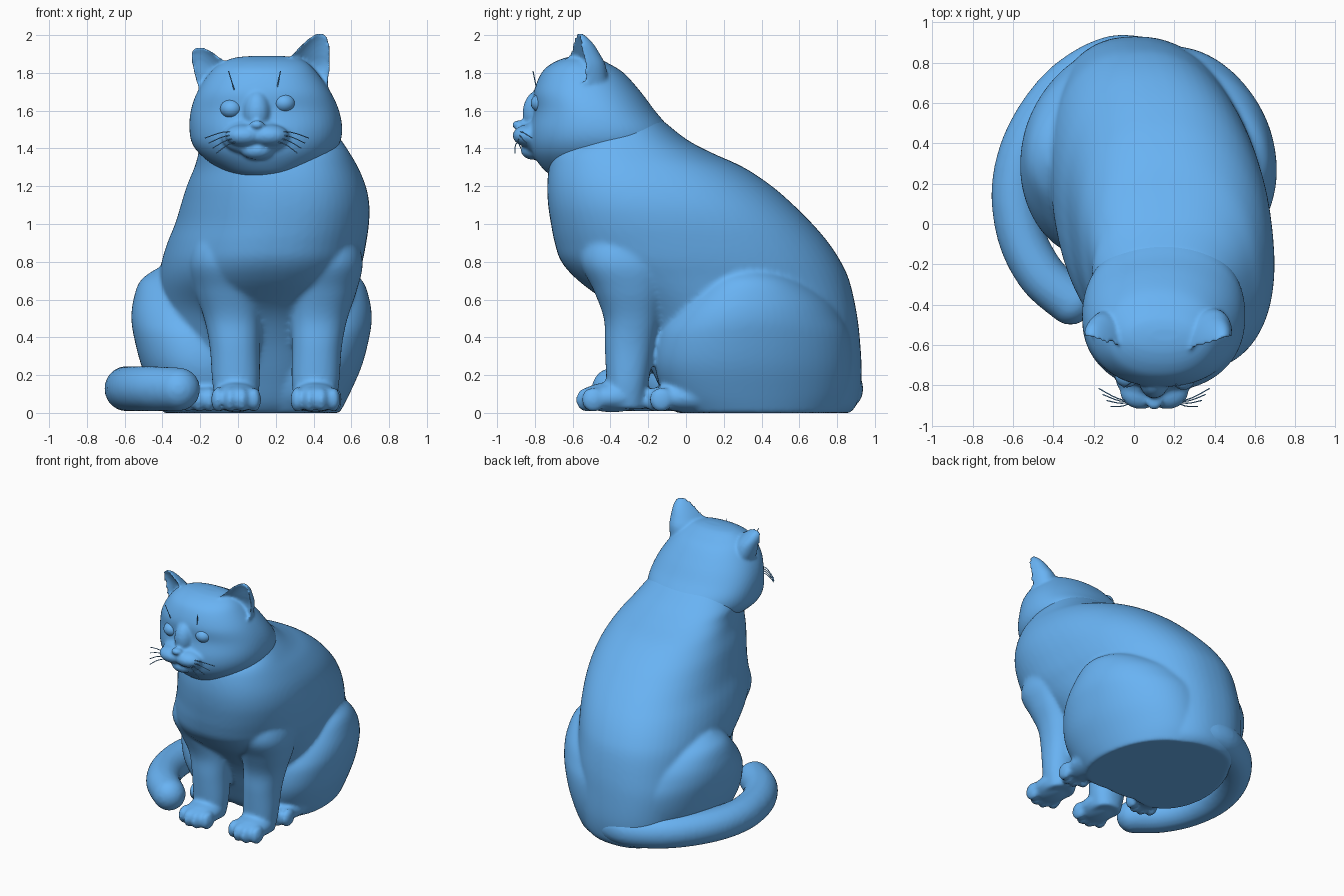
import bpy, bmesh, math
from mathutils import Vector, Matrix

if "Cube" in bpy.data.objects:
    bpy.data.objects.remove(bpy.data.objects["Cube"])

BLUE = bpy.data.materials.new("blue")
BLUE.diffuse_color = (.14, .45, .9, 1)
BLUE.use_nodes = True
BLUE.node_tree.nodes["Principled BSDF"].inputs["Base Color"].default_value = BLUE.diffuse_color


def spline(rows, n=5):
    """Catmull-Rom interpolation through rows of numbers."""
    out = []
    for i in range(len(rows) - 1):
        p = [rows[max(i - 1, 0)], rows[i], rows[i + 1], rows[min(i + 2, len(rows) - 1)]]
        for k in range(n):
            t = k / n
            out.append([0.5 * (2 * b + (c - a) * t + (2 * a - 5 * b + 4 * c - d) * t ** 2
                               + (3 * b - a - 3 * c + d) * t ** 3) for a, b, c, d in zip(*p)])
    return out + [list(rows[-1])]


def loft(bm, rows, power=2.2, skew=0.0, hollow=False, turn=0.0, seg=64):
    """Skin horizontal slices given as (z, x0, x1, y0, y1)."""
    rings = []
    for z, x0, x1, y0, y1 in spline(rows):
        ring = []
        for i in range(seg):
            a = 2 * math.pi * i / seg
            c, s = math.cos(a), math.sin(a)
            u = math.copysign(abs(c) ** (2 / power), c)
            v = math.copysign(abs(s) ** (2 / power), s)
            if hollow and v < 0:
                v *= -0.4
            dx, dy = u * (x1 - x0) / 2, v * (y1 - y0) / 2
            ring.append(bm.verts.new(((x0 + x1) / 2 + dx + skew * dy, (y0 + y1) / 2 + dy + turn * dx, z)))
        rings.append(ring)
    for r, q in zip(rings, rings[1:]):
        for i in range(seg):
            j = (i + 1) % seg
            bm.faces.new((r[i], r[j], q[j], q[i]))
    bm.faces.new(rings[0])
    bm.faces.new(rings[-1])


def ball(bm, centre, radii, seg=24):
    m = Matrix.Translation(centre) @ Matrix.Diagonal((*radii, 1))
    bmesh.ops.create_uvsphere(bm, u_segments=seg, v_segments=seg // 2 + 2, radius=1, matrix=m)


def finish(bm, name, voxel=0, smooth=0):
    bmesh.ops.recalc_face_normals(bm, faces=bm.faces)
    for f in bm.faces:
        f.smooth = True
    me = bpy.data.meshes.new(name)
    bm.to_mesh(me)
    bm.free()
    me.materials.append(BLUE)
    ob = bpy.data.objects.new(name, me)
    bpy.context.collection.objects.link(ob)
    if voxel:
        m = ob.modifiers.new("blend", 'REMESH')
        m.mode = 'VOXEL'
        m.voxel_size = voxel
        m.use_smooth_shade = True
        s = ob.modifiers.new("soften", 'SMOOTH')
        s.factor = 0.5
        s.iterations = smooth


def mirror(rows, cx):
    return [(z, 2 * cx - x1, 2 * cx - x0, y0, y1) for z, x0, x1, y0, y1 in rows]


def paw(bm, x, y, w, length):
    """Foot with four toes; y is the tip of the toes."""
    ball(bm, (x, y + length / 2 + 0.01, 0.083), (w, length / 2, 0.08))
    for k, back in ((-1.5, 0.03), (-0.5, 0), (0.5, 0), (1.5, 0.03)):
        ball(bm, (x + k * w * 0.5, y + 0.06 + back, 0.07), (w * 0.29, 0.065, 0.067), 16)


# Torso
bm = bmesh.new()
loft(bm, [(0.0, -.30, .42, -.05, .87), (.06, -.34, .46, -.1, .91), (.2, -.38, .5, -.17, .93),
          (.4, -.41, .54, -.27, .92), (.55, -.41, .58, -.38, .9), (.7, -.41, .62, -.57, .865),
          (.8, -.395, .65, -.66, .82), (.9, -.365, .67, -.695, .755),
          (1.0, -.325, .685, -.715, .67), (1.1, -.295, .688, -.73, .57), (1.2, -.265, .67, -.735, .455),
          (1.3, -.225, .63, -.725, .305), (1.38, -.205, .585, -.7, .13), (1.45, -.2, .54, -.62, 0),
          (1.55, -.14, .47, -.55, -.125)], 2.3, skew=-0.1)

# Haunches
thigh = [(0, -.1, .53, -.05, .82), (.1, -.1, .58, -.12, .86), (.25, -.1, .645, -.165, .88),
         (.4, -.1, .685, -.15, .87), (.5, -.1, .70, -.1, .83), (.6, -.05, .69, -.02, .76),
         (.7, .1, .655, .1, .62), (.765, .25, .57, .22, .46)]
loft(bm, thigh, 2.1, skew=-.16)
loft(bm, mirror(thigh, .07), 2.1, skew=.12)

# Front legs
leg = [(.02, -.11, .09, -.41, -.22), (.15, -.135, .115, -.42, -.2), (.35, -.15, .115, -.43, -.165),
       (.5, -.18, .12, -.435, -.13), (.65, -.23, .12, -.49, -.1), (.8, -.26, .12, -.56, -.1),
       (.95, -.21, .08, -.53, -.15), (1.05, -.1, .05, -.45, -.2)]
loft(bm, leg)
loft(bm, mirror(leg, .2))

# Paws
for x in (-.01, .41):
    paw(bm, x, -.58, .128, .36)
for x in (-.18, .43):
    paw(bm, x, -.22, .115, .5)
finish(bm, "body", .0135, 9)

# Head with cheeks, muzzle and ears
bm = bmesh.new()
loft(bm, [(1.24, 0, .3, -.68, -.3), (1.28, -.08, .38, -.745, -.22), (1.35, -.18, .48, -.80, -.12),
          (1.42, -.24, .535, -.825, -.07), (1.5, -.257, .552, -.825, -.085), (1.6, -.25, .535, -.805, -.165),
          (1.7, -.215, .49, -.805, -.24), (1.8, -.15, .42, -.765, -.33), (1.85, -.09, .37, -.71, -.41),
          (1.88, -.02, .31, -.64, -.47), (1.89, .08, .23, -.58, -.52)])
ball(bm, (.1, -.78, 1.46), (.19, .095, .1))
for x in (.035, .165):
    ball(bm, (x, -.83, 1.468), (.105, .088, .06))
ball(bm, (.1, -.81, 1.39), (.085, .065, .05))
ball(bm, (.1, -.775, 1.59), (.075, .09, .12))
ball(bm, (.1, -.885, 1.525), (.04, .037, .024))
loft(bm, [(1.66, -.18, .02, -.78, -.42), (1.75, -.22, 0, -.77, -.43), (1.83, -.24, -.04, -.74, -.45),
          (1.88, -.25, -.09, -.70, -.48), (1.915, -.245, -.14, -.66, -.51), (1.933, -.23, -.175, -.62, -.54)],
     2, hollow=True, turn=-.35)
loft(bm, [(1.68, .28, .47, -.78, -.41), (1.76, .26, .48, -.77, -.42), (1.84, .25, .488, -.75, -.43),
          (1.9, .29, .488, -.73, -.46), (1.95, .335, .485, -.7, -.49), (1.985, .375, .475, -.66, -.52),
          (2.008, .41, .46, -.62, -.55)], 2, hollow=True, turn=.35)
finish(bm, "head", .0105, 6)

# Eyes
for side, x, y, z in (("left", -.035, -.748, 1.61), ("right", .245, -.76, 1.64)):
    bm = bmesh.new()
    ball(bm, (x, y, z), (.06, .062, .052))
    finish(bm, side + "_eye")

# Tail curled around the left side
bm = bmesh.new()
path = [(.2, .72, .15, .12), (.06, .80, .13, .12), (-.12, .81, .128, .12), (-.34, .68, .128, .12),
        (-.51, .45, .128, .12), (-.585, .2, .128, .12), (-.56, -.05, .128, .12), (-.46, -.25, .128, .12),
        (-.315, -.385, .125, .115)]
for x, y, z, r in spline(path, 8):
    ball(bm, (x, y, z), (r, r, r), 28)
finish(bm, "tail", .015, 5)

# Whiskers on the muzzle and brows
cu = bpy.data.curves.new("whiskers", 'CURVE')
cu.dimensions = '3D'
cu.bevel_depth = .0028
cu.bevel_resolution = 1
cu.materials.append(BLUE)
strands = []
for s in (-1, 1):
    for k in range(4):
        root = Vector((.1 + s * .085, -.885 + .006 * k, 1.487 - .016 * k))
        tip = Vector((.1 + s * (.275 - .02 * k), -.815 - .03 * k, 1.455 - .027 * k))
        strands.append((root, (root + tip) / 2 + Vector((0, -.015, .015)), tip))
for x, dx in ((-.02, -.03), (.205, .02)):
    strands.append([Vector((x + dx * t, -.79 - .02 * t, 1.71 + .1 * t)) for t in (0, .5, 1)])
for pts in strands:
    sp = cu.splines.new('POLY')
    fine = spline([tuple(p) for p in pts], 4)
    sp.points.add(len(fine) - 1)
    for p, q in zip(sp.points, fine):
        p.co = (*q, 1)
bpy.context.collection.objects.link(bpy.data.objects.new("whiskers", cu))
